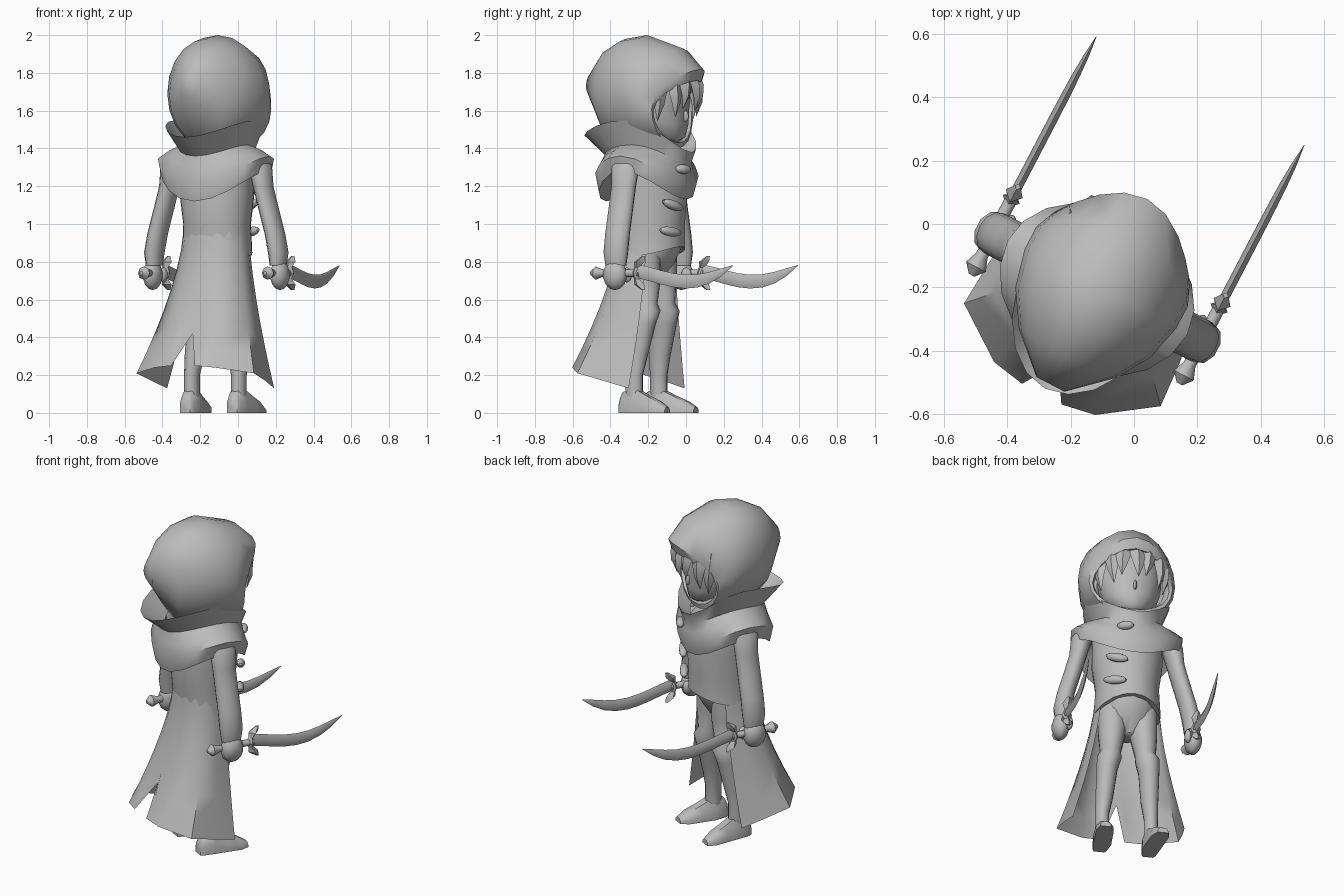
import bpy
import bmesh
import math
from mathutils import Matrix, Vector

cube = bpy.data.objects.get("Cube")
if cube:
    bpy.data.objects.remove(cube, do_unlink=True)

grey = bpy.data.materials.new("plain grey")
grey.use_nodes = True
grey.diffuse_color = (0.5, 0.5, 0.5, 1)
grey.node_tree.nodes["Principled BSDF"].inputs["Base Color"].default_value = grey.diffuse_color

# The figure is built facing local +y, then turned and placed
PLACEMENT = Matrix.Translation((-0.115, -0.2, 0)) @ Matrix.Rotation(math.radians(-27.6), 4, "Z")


def finish(name, bm, angle=50):
    bmesh.ops.recalc_face_normals(bm, faces=bm.faces)
    mesh = bpy.data.meshes.new(name)
    bm.to_mesh(mesh)
    bm.free()
    mesh.materials.append(grey)
    obj = bpy.data.objects.new(name, mesh)
    bpy.context.collection.objects.link(obj)
    obj.matrix_world = PLACEMENT
    bpy.ops.object.select_all(action="DESELECT")
    obj.select_set(True)
    bpy.context.view_layer.objects.active = obj
    bpy.ops.object.shade_smooth_by_angle(angle=math.radians(angle))


def loft(name, rings, closed=True, cap_start=True, cap_end=True, angle=50):
    bm = bmesh.new()
    rows = [[bm.verts.new(point) for point in ring] for ring in rings]
    count = len(rows[0])
    for lower, upper in zip(rows, rows[1:]):
        for i in range(count if closed else count - 1):
            j = (i + 1) % count
            bm.faces.new((lower[i], lower[j], upper[j], upper[i]))
    if cap_start:
        bm.faces.new(rows[0])
    if cap_end:
        bm.faces.new(rows[-1])
    finish(name, bm, angle)


def circle(count):
    turns = [math.tau * i / count for i in range(count)]
    return [(math.sin(turn), math.cos(turn)) for turn in turns]


def flat_ring(x, y, z, radius_x, radius_y, count=12):
    return [(x + radius_x * s, y + radius_y * c, z) for s, c in circle(count)]


def tube(name, sections):
    loft(name, [flat_ring(*section) for section in sections])


def draped_ring(width, front, back, z_front, z_side, z_back):
    # Ring whose depth and height differ at the front, sides and back
    points = []
    for s, c in circle(20):
        depth, z_end = (front, z_front) if c > 0 else (back, z_back)
        points.append((width * s, depth * abs(c), z_side + (z_end - z_side) * c * c))
    return points


def hood_ring(width, y_top, y_middle, y_low, z_top, z_low):
    # Upright ring that leans forward or back at its top and bottom
    points = []
    centre, half_height = (z_top + z_low) / 2, (z_top - z_low) / 2
    for s, c in circle(20):
        y_end = y_top if c > 0 else y_low
        points.append((0.01 + width * s, y_middle + (y_end - y_middle) * c * c,
                       centre + c * half_height))
    return points


def ellipsoid(name, centre, size, rotation=Matrix()):
    bm = bmesh.new()
    matrix = Matrix.Translation(centre) @ rotation @ Matrix.Diagonal((*size, 1))
    bmesh.ops.create_uvsphere(bm, u_segments=10, v_segments=7, radius=1, matrix=matrix)
    finish(name, bm)


def spike(name, root, tip, width, depth):
    # Tapered lock of hair lying across its root direction
    outward = Vector((root.x, root.y, 0)).normalized()
    sideways = Vector((-outward.y, outward.x, 0))
    rings = []
    for step in range(4):
        t = step / 3
        taper = 1 - 0.96 * t * t
        middle = root.lerp(tip, t) + outward * 0.1 * t * (1 - t)
        across, thick = sideways * width * taper, outward * depth * taper
        rings.append([middle + across, middle + thick, middle - across, middle - thick])
    loft(name, rings)


# Hood with an open front and turned-in lip
hood_profile = (
    (0.2, 0.24, 0.11, 0.14, 1.77, 1.45),
    (0.22, 0.3, 0.15, 0.19, 1.76, 1.43),
    (0.24, 0.32, 0.15, 0.18, 1.82, 1.4),
    (0.27, 0.21, 0.08, 0.1, 1.93, 1.4),
    (0.27, 0, 0, 0, 2, 1.4),
    (0.24, -0.13, -0.12, -0.1, 1.98, 1.4),
    (0.17, -0.24, -0.23, -0.18, 1.92, 1.43),
    (0.05, -0.34, -0.34, -0.32, 1.79, 1.66))
loft("hood", [hood_ring(*section) for section in hood_profile], cap_start=False)

# Head, neck and nose
tube("head", [(0, 0.12, 1.43, 0.03, 0.05), (0, 0.12, 1.46, 0.09, 0.09),
              (0, 0.08, 1.53, 0.15, 0.14), (0, 0.06, 1.62, 0.18, 0.16),
              (0, 0.05, 1.74, 0.19, 0.18), (0, 0.04, 1.84, 0.12, 0.12)])
tube("neck", [(0, 0, 1.2, 0.09, 0.09), (0, 0.04, 1.5, 0.08, 0.08)])
ellipsoid("nose", (0, 0.22, 1.57), (0.01, 0.02, 0.03))

# Hair locks fanned across the brow, longest at the sides
for i in range(-4, 5):
    angle = math.radians(20 * i)
    lean = angle + (0.08 if i % 2 else -0.04)
    tip_height = 1.6 - 0.008 * i * i + (0.02 if i % 2 else 0)
    root = Vector((0.19 * math.sin(angle), 0.05 + 0.2 * math.cos(angle), 1.8))
    tip = Vector((0.2 * math.sin(lean), 0.06 + 0.21 * math.cos(lean), tip_height))
    spike("hair_lock", root, tip, width=0.05, depth=0.03)

# Flared collar flowing into a shoulder capelet
drape_profile = (
    (0.17, 0.19, -0.21, 1.33, 1.43, 1.36),
    (0.24, 0.26, -0.36, 1.38, 1.55, 1.46),
    (0.19, 0.24, -0.24, 1.32, 1.42, 1.36),
    (0.25, 0.24, -0.25, 1.27, 1.4, 1.3),
    (0.32, 0.25, -0.27, 1.2, 1.36, 1.22),
    (0.3, 0.23, -0.25, 1.13, 1.28, 1.12),
    (0.2, 0.19, -0.15, 1.17, 1.3, 1.18))
loft("collar_and_capelet", [draped_ring(*section) for section in drape_profile],
     cap_start=False, cap_end=False)

# Fitted jacket, its hem lower at the sides than the front
jacket_profile = (
    (0.2, 0.18, -0.15, 1.3, 1.3, 1.3),
    (0.2, 0.21, -0.17, 1.15, 1.15, 1.15),
    (0.18, 0.2, -0.16, 1, 1, 1),
    (0.19, 0.2, -0.14, 0.88, 0.83, 0.85),
    (0.15, 0.16, -0.12, 0.88, 0.84, 0.86))
loft("jacket", [draped_ring(*section) for section in jacket_profile])
tube("hips", [(0, 0.02, 0.95, 0.16, 0.17), (0, 0.02, 0.86, 0.16, 0.15),
              (0, 0.01, 0.79, 0.15, 0.12), (0, 0.01, 0.7, 0.05, 0.06)])

# Toggle buttons down one side of the front
for x, y, z, tilt, length in ((0.06, 0.24, 1.29, 3, 0.05), (0.1, 0.2, 1.1, 18, 0.07),
                              (0.11, 0.19, 0.96, 8, 0.07)):
    turn = Matrix.Rotation(math.radians(-28), 4, "Z") @ Matrix.Rotation(math.radians(-tilt), 4, "Y")
    ellipsoid("toggle_button", (x, y, z), (length, 0.025, 0.025), turn)

# Coat tail: flared open sheet, parted at the front, notched at the back
half_hem = [(0.32, 0.05, 0.13), (0.34, -0.09, 0.17), (0.35, -0.24, 0.21),
            (0.18, -0.36, 0.24), (0.07, -0.38, 0.25), (0, -0.27, 0.42)]
hem = half_hem + [(-x, y, z) for x, y, z in half_hem[-2::-1]]
tail_rows = []
for step in range(8):
    t = step / 7
    flare = t ** 1.5
    row = []
    for i, (x, y, z) in enumerate(hem):
        angle = math.radians(60 + 24 * i)
        waist = Vector((0.18 * math.sin(angle), 0.15 * math.cos(angle), 0.97))
        spread = waist.lerp(Vector((x, y, z)), flare)
        spread.z = waist.z + (z - waist.z) * t
        row.append(spread)
    tail_rows.append(row)
loft("coat_tail", tail_rows, closed=False, cap_start=False, cap_end=False)

for mirror, side in ((1, "right"), (-1, "left")):
    # Leg with boot cuff at the knee
    leg_profile = ((0.09, 0.02, 0.86, 0.08), (0.09, 0.02, 0.72, 0.08),
                   (0.1, 0.03, 0.58, 0.06), (0.11, 0.04, 0.54, 0.07),
                   (0.12, 0.03, 0.47, 0.06), (0.13, 0, 0.3, 0.05),
                   (0.14, -0.01, 0.2, 0.04), (0.14, -0.01, 0.08, 0.04))
    tube(side + "_leg", [(mirror * x, y, z, radius, radius * 1.2)
                         for x, y, z, radius in leg_profile])

    # Boot foot, lofted heel to toe
    foot = []
    for y, width, height in ((-0.09, 0.03, 0.07), (-0.07, 0.04, 0.11), (0, 0.05, 0.13),
                             (0.08, 0.05, 0.09), (0.15, 0.05, 0.06), (0.2, 0.03, 0.03)):
        x = mirror * (0.14 + 0.12 * max(y, 0))
        foot.append([(x - width, y, 0), (x - width, y, height / 2), (x - width / 2, y, height),
                     (x + width / 2, y, height), (x + width, y, height / 2), (x + width, y, 0)])
    loft(side + "_foot", foot)

    # Arm with sleeve, fist and thumb
    arm_profile = ((0.23, 1.37, 0.04), (0.26, 1.31, 0.06), (0.28, 1.2, 0.05),
                   (0.31, 1.09, 0.05), (0.35, 0.95, 0.05), (0.37, 0.85, 0.05), (0.37, 0.78, 0.04))
    tube(side + "_arm", [(mirror * x, 0, z, radius, radius + 0.02)
                         for x, z, radius in arm_profile])
    ellipsoid(side + "_fist", (mirror * 0.38, 0, 0.73), (0.05, 0.07, 0.08))
    ellipsoid(side + "_thumb", (mirror * 0.34, 0.05, 0.73), (0.02, 0.03, 0.04))

    # Curved blade with a diamond section
    hand_x = mirror * 0.37
    blade = []
    for step in range(9):
        t = step / 8
        y = 0.13 + 0.57 * t
        z = 0.75 - 0.06 * math.sin(math.pi * t ** 1.2) + 0.03 * t ** 3
        height = 0.035 * (1 - t ** 6) + 0.002
        blade.append(flat_ring(hand_x, y, z, 0.4 * height, height, 4))
        blade[-1] = [(x, y, z + offset - y) for x, offset, z in blade[-1]]
    loft(side + "_blade", blade)

    # Grip and flared pommel
    grip = []
    for y, radius in ((-0.15, 0.01), (-0.12, 0.035), (-0.08, 0.02), (0.14, 0.02)):
        grip.append([(hand_x + radius * s, y, 0.74 + radius * c) for s, c in circle(8)])
    loft(side + "_grip", grip)

    # Cross guard with bulges and forward-curling ends
    guard = []
    for step in range(-3, 4):
        radius = 0.01 if abs(step) == 3 else 0.016 if step % 2 else 0.03
        guard.append(flat_ring(hand_x, 0.12 + 0.005 * step * step, 0.74 + 0.03 * step,
                               radius, radius, 4))
    loft(side + "_guard", guard, angle=30)
